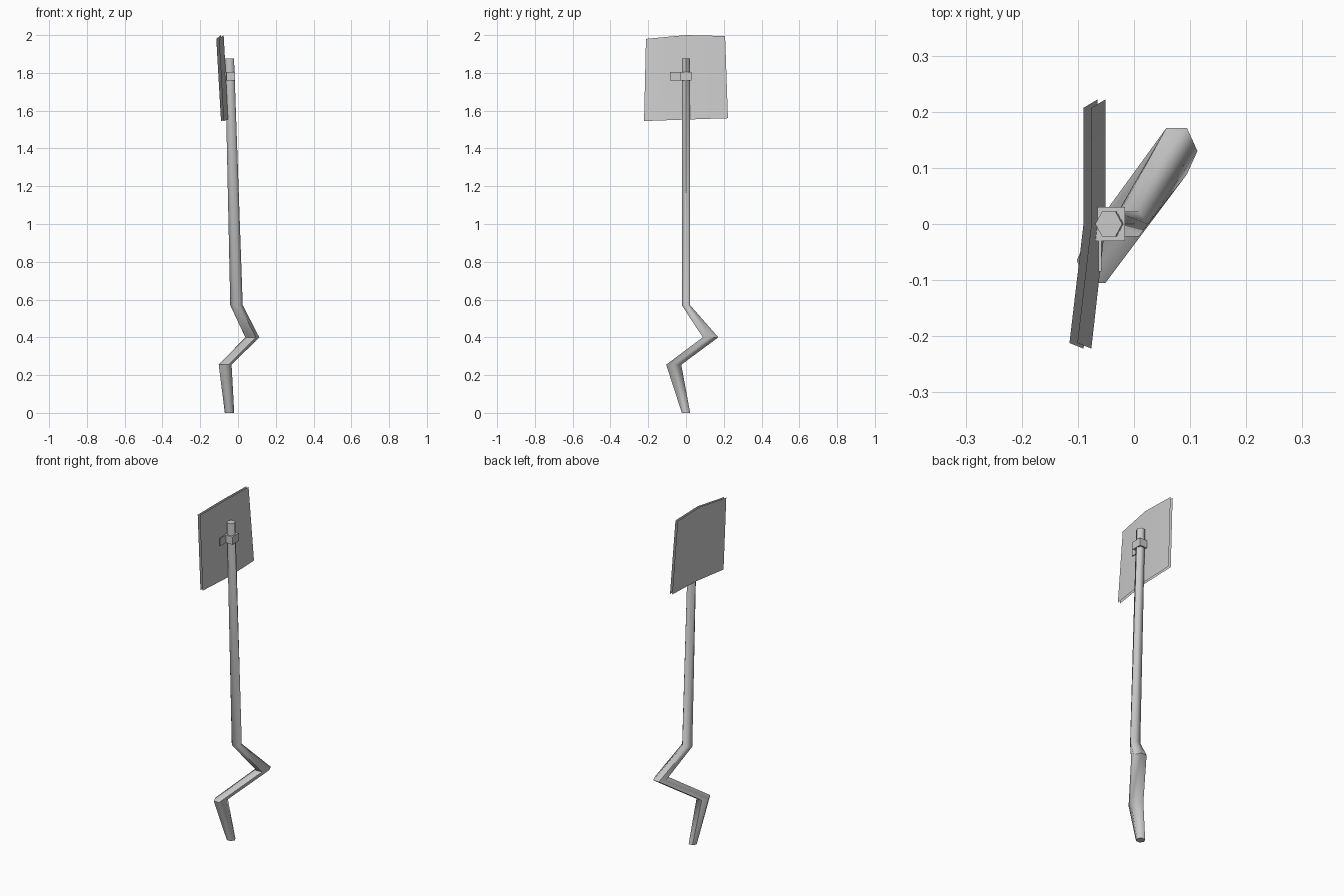
import bpy, bmesh, math

cube = bpy.data.objects.get("Cube")
if cube:
    bpy.data.objects.remove(cube, do_unlink=True)

grey = bpy.data.materials.new("light_grey_metal")
grey.use_nodes = True
COLOUR = (0.6, 0.6, 0.6, 1)
grey.diffuse_color = COLOUR
grey.node_tree.nodes["Principled BSDF"].inputs["Base Color"].default_value = COLOUR


def finish(name, bm, smooth=None):
    mesh = bpy.data.meshes.new(name)
    bm.to_mesh(mesh)
    bm.free()
    obj = bpy.data.objects.new(name, mesh)
    bpy.context.collection.objects.link(obj)
    mesh.materials.append(grey)
    if smooth:
        bpy.ops.object.select_all(action="DESELECT")
        obj.select_set(True)
        bpy.context.view_layer.objects.active = obj
        bpy.ops.object.shade_smooth_by_angle(angle=math.radians(smooth))
    return obj


def box(name, x, y, z):
    bm = bmesh.new()
    bmesh.ops.create_cube(bm, size=1)
    for v in bm.verts:
        for i, (lo, hi) in enumerate((x, y, z)):
            v.co[i] = lo if v.co[i] < 0 else hi
    return finish(name, bm)


# Bent hexagonal pole: centre x, y, z and half widths of each level ring
rings = [(-0.045, 0, 0, 0.025, 0.022),
         (-0.068, -0.065, 0.255, 0.034, 0.04),
         (0.076, 0.13, 0.4, 0.037, 0.041),
         (-0.008, 0, 0.57, 0.033, 0.022),
         (-0.045, 0, 1.875, 0.024, 0.022)]
bm = bmesh.new()
loops = []
for cx, cy, cz, rx, ry in rings:
    angles = [math.tau * k / 6 for k in range(6)]
    loops.append([bm.verts.new((cx + rx * math.cos(a),
                                cy + ry * math.sin(a) / math.sin(math.pi / 3), cz))
                  for a in angles])
for low, high in zip(loops, loops[1:]):
    for k in range(6):
        n = (k + 1) % 6
        bm.faces.new((low[k], low[n], high[n], high[k]))
bm.faces.new(loops[-1])
bm.faces.new(loops[0][::-1])
finish("bent_pole", bm, 65)

# Two folded sign sheets, back to back: columns of (top point, bottom point)
columns = [((-0.115, -0.212, 1.98), (-0.09, -0.222, 1.545)),
           ((-0.09, 0, 2.0), (-0.065, 0, 1.553)),
           ((-0.09, 0.207, 1.995), (-0.065, 0.222, 1.56))]
for name, shift, front in (("sign_back", 0, False), ("sign_front", 0.014, True)):
    bm = bmesh.new()
    verts = [[bm.verts.new((x + shift, y, z)) for x, y, z in col] for col in columns]
    for a, b in zip(verts, verts[1:]):
        face = bm.faces.new((a[1], b[1], b[0], a[0]))
        if not front:
            face.normal_flip()
    finish(name, bm, 30)

# Clamp around the pole and its flat tab
box("clamp", (-0.075, -0.016), (-0.03, 0.03), (1.76, 1.805))
box("clamp_tab", (-0.063, -0.058), (-0.085, -0.03), (1.76, 1.805))
